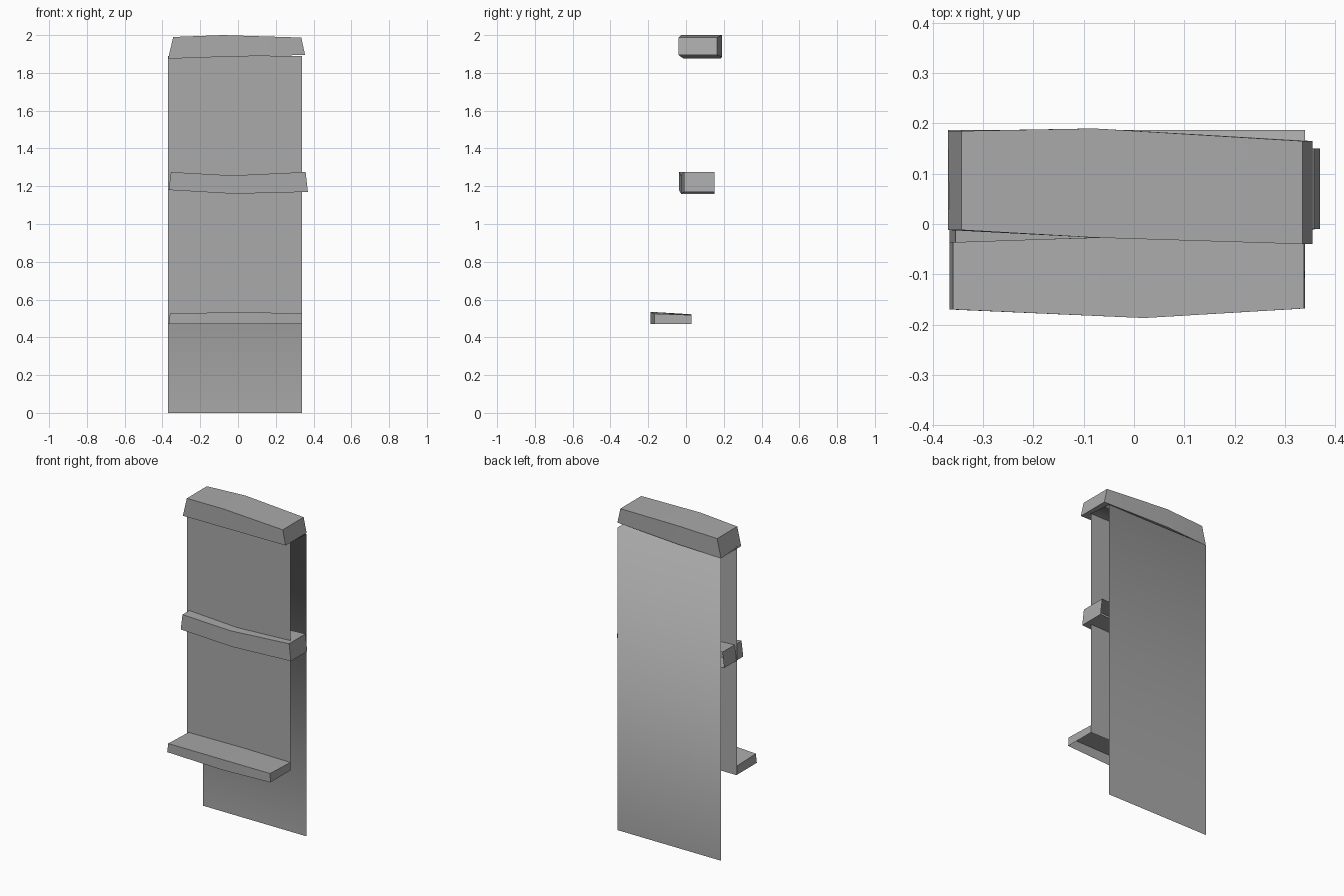
import bpy
import bmesh

cube = bpy.data.objects.get("Cube")
if cube:
    bpy.data.objects.remove(cube, do_unlink=True)

grey = bpy.data.materials.new("plain_grey")
grey.use_nodes = True
grey.diffuse_color = (0.4, 0.4, 0.4, 1)
grey.node_tree.nodes["Principled BSDF"].inputs["Base Color"].default_value = (0.4, 0.4, 0.4, 1)


def finish(name, bm, angle):
    mesh = bpy.data.meshes.new(name)
    bm.to_mesh(mesh)
    bm.free()
    mesh.materials.append(grey)
    obj = bpy.data.objects.new(name, mesh)
    bpy.context.collection.objects.link(obj)
    bpy.ops.object.select_all(action='DESELECT')
    obj.select_set(True)
    bpy.context.view_layer.objects.active = obj
    bpy.ops.object.shade_smooth_by_angle(angle=angle)
    return obj


def sheet(name, profile, x0=-0.37, x1=0.34):
    """Thin sheet: a (y, z) profile stretched along x."""
    bm = bmesh.new()
    rows = [[bm.verts.new((x, y, z)) for x in (x0, x1)] for y, z in profile]
    for a, b in zip(rows, rows[1:]):
        bm.faces.new((a[0], a[1], b[1], b[0]))
    return finish(name, bm, 1.6)


def beam(name, sections, open_sides=()):
    """Bent beam; each section is x_low, x_high, y_front, y_back, z_low, z_high, back_high."""
    bm = bmesh.new()
    rings = []
    for xl, xh, yf, yb, zl, zh, zb in sections:
        corners = ((xl, yf, zl), (xh, yf, zh), (xh, yb, zb), (xl, yb, zl))
        rings.append([bm.verts.new(c) for c in corners])
    for a, b in zip(rings, rings[1:]):
        for i, side in enumerate(("front", "top", "back", "bottom")):
            if side not in open_sides:
                j = (i + 1) % 4
                bm.faces.new((a[i], b[i], b[j], a[j]))
    bm.faces.new(rings[0])
    bm.faces.new(rings[-1][::-1])
    bmesh.ops.recalc_face_normals(bm, faces=bm.faces)
    return finish(name, bm, 0.5)


# Upright sheets: the back one folds forward at its top edge
sheet("front_panel", [(0.03, 0.47), (0.03, 1.89)])
sheet("back_panel", [(0.187, 0), (0.187, 1.875), (0.03, 1.885)][::-1])

# Top cap
beam("top_cap", [
    (-0.37, -0.343, -0.012, 0.185, 1.875, 1.99, 1.99),
    (-0.08, -0.08, -0.027, 0.19, 1.885, 2.0, 2.0),
    (0.355, 0.335, -0.04, 0.165, 1.895, 1.987, 1.987)])

# Sagging middle band, hollow at the back
beam("middle_band", [
    (-0.367, -0.355, -0.037, 0.15, 1.18, 1.275, 1.275),
    (-0.02, -0.03, -0.026, 0.15, 1.16, 1.257, 1.257),
    (0.37, 0.358, -0.01, 0.15, 1.17, 1.275, 1.275)], ("back",))

# Lower shelf, hollow underneath
beam("lower_shelf", [
    (-0.367, -0.36, -0.17, 0.03, 0.47, 0.525, 0.518),
    (0.02, 0.02, -0.187, 0.03, 0.47, 0.535, 0.522),
    (0.34, 0.338, -0.168, 0.03, 0.47, 0.525, 0.518)], ("bottom", "back"))
